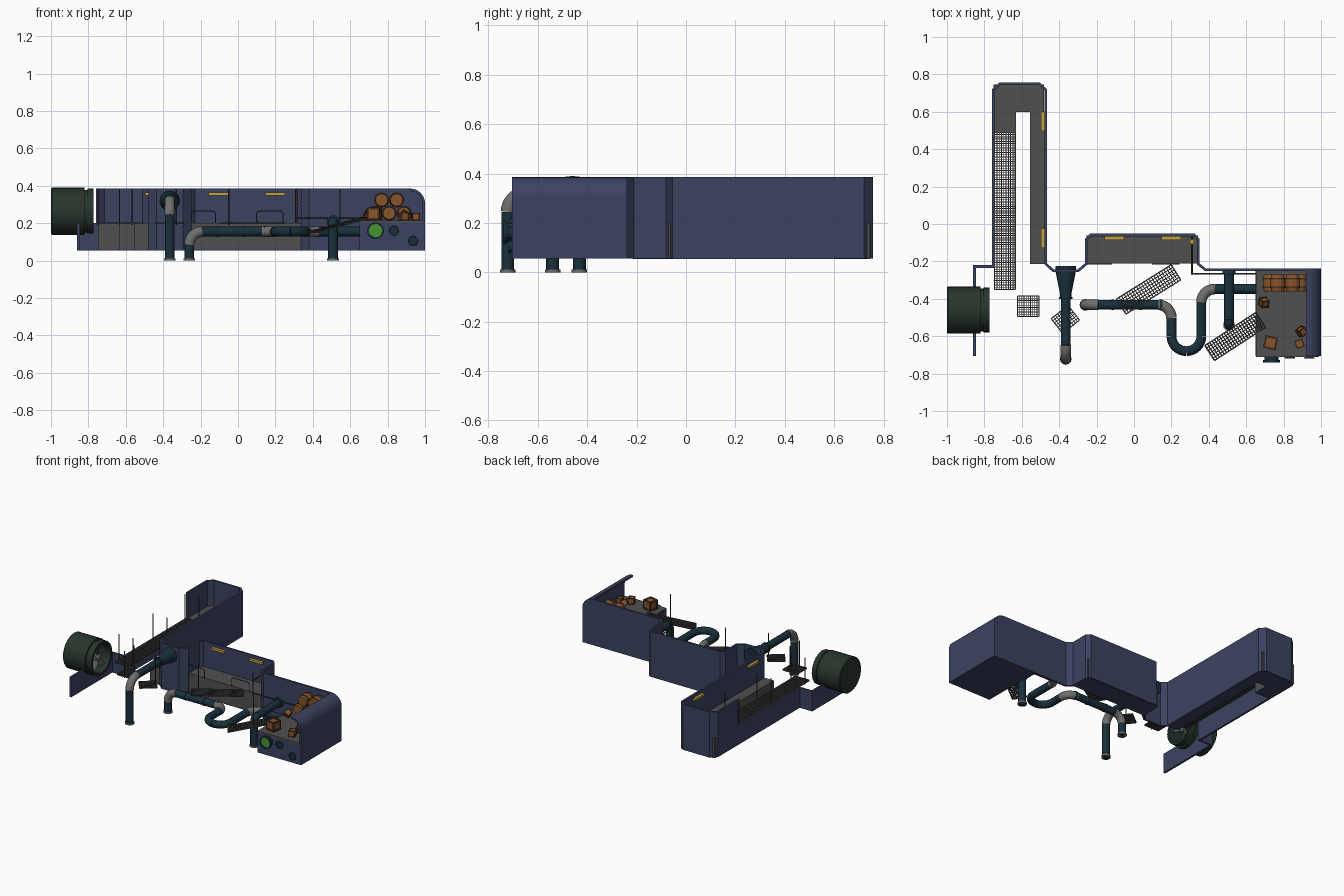
import bpy, bmesh, math
from mathutils import Vector, Matrix, Euler

if "Cube" in bpy.data.objects:
    bpy.data.objects.remove(bpy.data.objects["Cube"])

def mat(name, c):
    m = bpy.data.materials.new(name)
    m.diffuse_color = (*c, 1)
    m.use_nodes = True
    m.node_tree.nodes["Principled BSDF"].inputs["Base Color"].default_value = m.diffuse_color
    return m

BLUE = mat("navy", (.045, .055, .12)); FLOOR = mat("dark_grey", (.08, .08, .078))
TEAL = mat("teal", (.01, .03, .045)); JOINT = mat("joint_grey", (.16, .16, .155))
WOOD = mat("wood", (.24, .09, .025)); DARK = mat("dark_wood", (.07, .03, .012))
GREEN = mat("green", (.02, .035, .025)); LIGHT = mat("yellow", (.55, .36, .05))
GLOW = mat("glow_green", (.06, .3, .03)); STEEL = mat("steel", (.05, .05, .05))

def obj(name, bm, m, loc=(0, 0, 0), rot=(0, 0, 0)):
    bmesh.ops.recalc_face_normals(bm, faces=bm.faces)
    me = bpy.data.meshes.new(name)
    bm.to_mesh(me); bm.free()
    me.materials.append(m)
    o = bpy.data.objects.new(name, me)
    o.location, o.rotation_euler = loc, rot
    bpy.context.collection.objects.link(o)
    return o

def add_box(bm, lo, hi):
    lo, hi = Vector(lo), Vector(hi)
    bmesh.ops.create_cube(bm, size=1, matrix=Matrix.Translation((lo + hi) / 2) @ Matrix.Diagonal((*(hi - lo), 1)))

def box(name, lo, hi, m):
    bm = bmesh.new(); add_box(bm, lo, hi)
    return obj(name, bm, m)

def wall(name, path, z0, z1):
    # thin wall along a plan path, thickened toward the inside
    bm = bmesh.new()
    lo = [bm.verts.new((x, y, z0)) for x, y in path]
    hi = [bm.verts.new((x, y, z1)) for x, y in path]
    for i in range(len(path) - 1):
        bm.faces.new((lo[i], lo[i + 1], hi[i + 1], hi[i]))
    me = bpy.data.meshes.new(name); bm.to_mesh(me); bm.free()
    me.materials.append(BLUE)
    o = bpy.data.objects.new(name, me); bpy.context.collection.objects.link(o)
    s = o.modifiers.new("thickness", 'SOLIDIFY')
    s.thickness, s.offset, s.use_even_offset = .014, 1, True

def prism_y(name, prof, y0, y1, m):
    # x-z outline extruded along y
    bm = bmesh.new()
    f = bm.faces.new([bm.verts.new((x, y0, z)) for x, z in prof])
    r = bmesh.ops.extrude_face_region(bm, geom=[f])
    bmesh.ops.translate(bm, vec=(0, y1 - y0, 0), verts=[v for v in r['geom'] if isinstance(v, bmesh.types.BMVert)])
    return obj(name, bm, m)

def lathe(name, prof, m, loc, axis, seg=24):
    # (distance, radius) profile turned around an axis
    bm = bmesh.new()
    rings = [[bm.verts.new((r * math.cos(2 * math.pi * k / seg), r * math.sin(2 * math.pi * k / seg), d))
              for k in range(seg)] for d, r in prof]
    for a, b in zip(rings, rings[1:]):
        for k in range(seg):
            bm.faces.new((a[k], a[(k + 1) % seg], b[(k + 1) % seg], b[k]))
    bm.faces.new(rings[0]); bm.faces.new(rings[-1])
    return obj(name, bm, m, loc, Vector(axis).to_track_quat('Z', 'Y').to_euler())

def tube(name, pts, r, m):
    cu = bpy.data.curves.new(name, 'CURVE')
    cu.dimensions, cu.bevel_depth, cu.bevel_resolution, cu.use_fill_caps = '3D', r, 4, True
    s = cu.splines.new('POLY'); s.points.add(len(pts) - 1)
    for p, q in zip(s.points, pts):
        p.co = (*q, 1)
    cu.materials.append(m)
    o = bpy.data.objects.new(name, cu); bpy.context.collection.objects.link(o)

def pipe(name, pts, bends, r, mats):
    # straight runs joined by rounded elbows
    pts = [Vector(p) for p in pts]; start = pts[0]
    for i, rad in enumerate(bends, 1):
        p = pts[i]; a = (pts[i - 1] - p).normalized(); b = (pts[i + 1] - p).normalized()
        c = p + (a + b) * rad
        arc = [c - b * rad * math.cos(t) - a * rad * math.sin(t) for t in [k * math.pi / 16 for k in range(9)]]
        if (start - arc[0]).length > .01:
            tube(f"{name}_run_{i}", [start, arc[0]], r, TEAL)
        tube(f"{name}_elbow_{i}", arc, r * (1.08 if mats[i - 1] is JOINT else 1), mats[i - 1])
        start = arc[-1]
    tube(f"{name}_run_end", [start, pts[-1]], r, TEAL)

def grate(name, l, w, step, bar, loc, rot=(0, 0, 0)):
    bm = bmesh.new(); h = .004
    for size, other, ax in ((l, w, 0), (w, l, 1)):
        n = round(other / step)
        for k in range(n + 1):
            t = -other / 2 + other * k / n; b = bar * (1.4 if k in (0, n) else 1) / 2
            p, q = (-size / 2, t - b), (size / 2, t + b)
            if ax: p, q = p[::-1], q[::-1]
            add_box(bm, (*p, -h), (*q, h))
    obj(name, bm, STEEL, loc, [math.radians(a) for a in rot])

# outer walls: low platform edge, long corridor, alcove, back wall
wall("low_wall", [(-.86, -.705), (-.86, -.22), (-.76, -.22), (-.76, .5)], .055, .2)
wall("high_wall", [(-.76, .49), (-.76, .72), (-.72, .757), (-.505, .757), (-.465, .72), (-.465, -.21), (-.43, -.242),
     (-.3, -.242), (-.262, -.21), (-.262, -.08), (-.235, -.052), (.325, -.052), (.35, -.08), (.35, -.21),
     (.385, -.238), (.92, -.238)], .055, .385)

# right platform with curved side wall
arc = [(.92 + .08 * math.cos(t), .305 + .08 * math.sin(t)) for t in [k * math.pi / 16 for k in range(9)]]
arc_in = [(.92 + .066 * math.cos(t), .305 + .066 * math.sin(t)) for t in [k * math.pi / 16 for k in range(9)]]
prism_y("curved_side_wall", [(1, .055)] + arc + arc_in[::-1] + [(.986, .055)], -.705, -.238, BLUE)
prism_y("back_wall_end", [(.92, .055), (1, .055)] + arc, -.252, -.238, BLUE)
box("cargo_platform", (.65, -.705, .055), (.99, -.245, .205), BLUE)
box("cargo_floor", (.652, -.71, .203), (.988, -.25, .214), FLOOR)

# grey floors over blue undersides
def floor(name, x0, y0, x1, y1):
    box(name, (x0, y0, .062), (x1, y1, .2), FLOOR)
    box(name + "_underside", (x0, y0, .054), (x1, y1, .062), BLUE)
floor("corridor_floor_right", -.555, -.215, -.468, .6)
floor("corridor_floor_end", -.75, .6, -.48, .745)
floor("corridor_floor_left", -.75, .49, -.63, .6)
floor("alcove_floor", -.255, -.21, .342, -.062)

# wall lights
for i, x in enumerate((-.105, .2)):
    box(f"alcove_light_{i}", (x - .052, -.085, .347), (x + .052, -.064, .363), LIGHT)
for i, y in enumerate((-.075, .55)):
    box(f"corridor_light_{i}", (-.498, y - .052, .347), (-.476, y + .052, .363), LIGHT)

# walkway gratings and their hanging rods
grate("corridor_grating", .84, .11, .012, .0045, (-.69, .07, .2), (0, 0, 90))
grate("step_grating_a", .115, .11, .012, .004, (-.565, -.44, .2))
grate("step_grating_b", .115, .1, .014, .004, (-.367, -.51, .2), (0, 0, 38))
grate("bridge_grating", .345, .095, .016, .005, (.078, -.35, .2), (0, 0, 32))
grate("ramp_grating", .33, .095, .016, .005, (.54, -.602, .19), (0, -13, 33))
rods = [(x, y) for x in (-.747, -.634) for y in (-.3, .09, .46)]
rods += [(-.565, -.387), (-.565, -.495), (-.33, -.475), (-.05, -.38), (.545, -.6)]
for i, (x, y) in enumerate(rods):
    tube(f"hanging_rod_{i}", [(x, y, .19), (x, y, .385)], .0035, STEEL)

# alcove rails and small hanging lamp line
for i, (a, b) in enumerate(((-.25, -.12), (.1, .24))):
    tube(f"alcove_rail_{i}", [(a, -.214, .2), (a, -.214, .255), (a + .01, -.214, .265), (b - .01, -.214, .265),
                              (b, -.214, .255), (b, -.214, .2)], .003, STEEL)
tube("lamp_post", [(.31, -.27, .2), (.31, -.27, .385)], .004, DARK)
tube("lamp_arm", [(.31, -.07, .32), (.31, -.27, .32)], .005, DARK)
lathe("lamp_head", [(0, .01), (.02, .012)], LIGHT, (.31, -.095, .305), (0, 0, 1), 10)
tube("service_line", [(.31, -.265, .225), (.65, -.265, .225)], .004, STEEL)

# pipes
R = .026
pipe("drain_pipe", [(-.365, -.37, .32), (-.365, -.722, .32), (-.365, -.722, 0)], [.075], R, [JOINT])
lathe("drain_funnel", [(0, .056), (.02, .056), (.15, .03), (.165, .03), (.165, .036), (.175, .036)], TEAL,
      (-.365, -.225, .32), (0, -1, 0), 16)
pipe("winding_pipe", [(-.26, -.432, 0), (-.26, -.432, .155), (.2, -.432, .155), (.2, -.68, .155), (.36, -.68, .155),
     (.36, -.348, .155), (.652, -.348, .155)], [.07, .07, .08, .08, .07], R, [JOINT, JOINT, TEAL, TEAL, JOINT])
pipe("outlet_pipe", [(.508, -.24, .208), (.508, -.54, .208), (.508, -.54, 0)], [.03], R, [TEAL])
lathe("outlet_flange", [(0, .034), (.02, .034)], TEAL, (.508, -.25, .208), (0, -1, 0), 16)
for i, (x, y) in enumerate(((-.365, -.722), (-.26, -.432), (.508, -.54))):
    lathe(f"pipe_foot_{i}", [(0, .031), (.012, .031)], JOINT, (x, y, 0), (0, 0, 1), 16)
for i, x in enumerate((-.1, .05, .16)):
    lathe(f"pipe_collar_{i}", [(0, .029), (.012, .029)], TEAL, (x - .02, -.432, .155), (1, 0, 0), 16)

# ports on the cargo platform front
for i, (x, z, r, d) in enumerate(((.735, .16, .045, .035), (.833, .16, .028, .013), (.937, .105, .028, .013))):
    lathe(f"port_{i}", [(0, r * .85), (d * .6, r * .85), (d * .6, r), (d, r), (d, r * .8), (d * .5, r * .78)],
          TEAL, (x, -.705, z), (0, -1, 0), 16)
lathe("port_glow", [(0, .036), (.03, .036)], GLOW, (.735, -.705, .16), (0, -1, 0), 16)

# fan housing with blades
lathe("fan_housing", [(0, .12), (.005, .126), (.18, .126), (.18, .114), (.195, .114), (.195, .12), (.228, .12),
      (.228, .103), (.13, .103)], GREEN, (-1, -.46, .264), (1, 0, 0), 28)
lathe("fan_hub", [(0, .022), (.075, .022), (.085, .012)], JOINT, (-.87, -.46, .264), (1, 0, 0), 12)
bm = bmesh.new()
for k in range(5):
    m = Matrix.Rotation(k * math.tau / 5, 4, 'X') @ Matrix.Translation((0, 0, .057)) @ Matrix.Rotation(.6, 4, 'Z')
    bmesh.ops.create_cube(bm, size=1, matrix=m @ Matrix.Diagonal((.006, .04, .078, 1)))
obj("fan_blades", bm, JOINT, (-.81, -.46, .264))

# barrels and crates on the cargo platform
for i, (x, z) in enumerate(((.728, .253), (.808, .253), (.888, .253), (.768, .324), (.848, .324))):
    lathe(f"barrel_{i}", [(0, .033), (.03, .039), (.06, .039), (.09, .033)], WOOD, (x, -.27, z), (0, -1, 0), 12)
    for j, d in enumerate((.018, .064)):
        lathe(f"barrel_{i}_band_{j}", [(0, .04), (.008, .04)], DARK, (x, -.27 - d, z), (0, -1, 0), 12)
for i, (x, y, z, s, rot) in enumerate(((.73, -.635, .251, .068, (0, 0, -12)), (.885, -.64, .236, .044, (0, 0, 20)),
        (.897, -.575, .24, .042, (25, 20, 40)), (.695, -.42, .243, .042, (35, 25, 10)), (.95, -.6, .235, .04, (0, 0, 8)))):
    r = [math.radians(a) for a in rot]
    bm = bmesh.new(); bmesh.ops.create_cube(bm, size=s * .9)
    obj(f"crate_{i}", bm, WOOD, (x, y, z), r)
    bm = bmesh.new(); h, t = s / 2, s * .08
    for a in (-1, 1):
        for b in (-1, 1):
            for ax in range(3):
                c = [a * (h - t), b * (h - t)]; c.insert(ax, 0)
                e = [t, t]; e.insert(ax, h)
                add_box(bm, [p - q for p, q in zip(c, e)], [p + q for p, q in zip(c, e)])
    obj(f"crate_{i}_frame", bm, DARK, (x, y, z), r)

# smooth the round housing
for n in ("fan_housing", "drain_funnel"):
    o = bpy.data.objects[n]
    bpy.ops.object.select_all(action='DESELECT')
    o.select_set(True); bpy.context.view_layer.objects.active = o
    bpy.ops.object.shade_smooth_by_angle(angle=math.radians(30))
